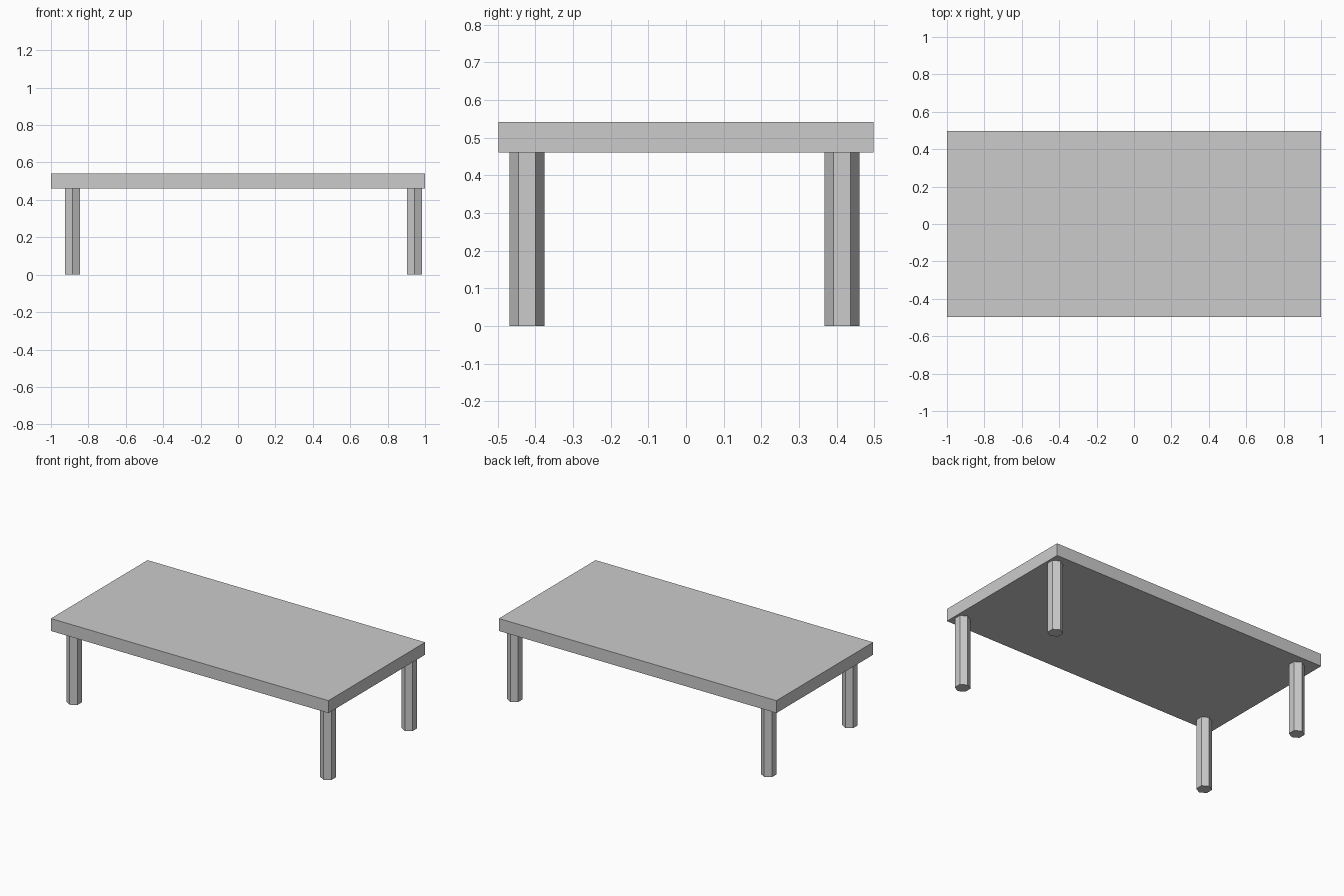
import bpy

if "Cube" in bpy.data.objects:
    bpy.data.objects.remove(bpy.data.objects["Cube"])

TOP_Z, LEG_H, LEG_R = 0.542, 0.461, 0.046

# Slab table top
bpy.ops.mesh.primitive_cube_add(size=1, location=(0, 0, (TOP_Z + LEG_H) / 2))
top = bpy.context.object
top.name = "table_top"
top.scale = (2.0, 0.995, TOP_Z - LEG_H)
bpy.ops.object.transform_apply(location=False, rotation=False, scale=True)

# Four hexagonal legs, corners pointing along y, set slightly off centre
for side, x in (("left", -0.885), ("right", 0.944)):
    for end, y in (("front", -0.422), ("back", 0.414)):
        bpy.ops.mesh.primitive_cylinder_add(vertices=6, radius=LEG_R, depth=LEG_H,
                                            location=(x, y, LEG_H / 2))
        bpy.context.object.name = f"{end}_{side}_leg"
